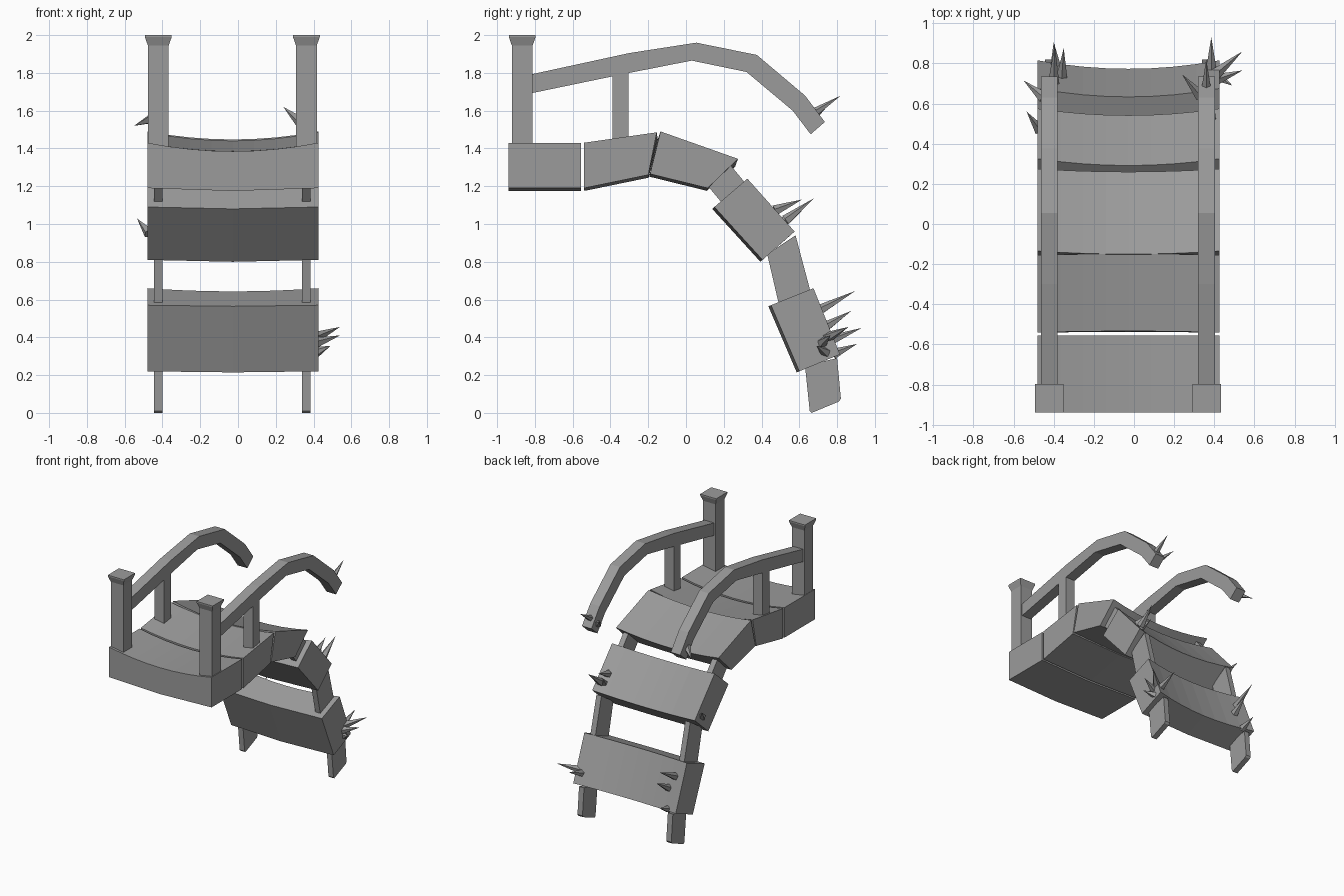
import bpy, bmesh
from mathutils import Vector

cube = bpy.data.objects.get("Cube")
if cube:
    bpy.data.objects.remove(cube, do_unlink=True)

grey = bpy.data.materials.new("plain grey")
grey.use_nodes = True
grey.diffuse_color = (0.33, 0.33, 0.33, 1)
grey.node_tree.nodes["Principled BSDF"].inputs["Base Color"].default_value = (0.33, 0.33, 0.33, 1)

LEFT, RIGHT = 0.425, -0.48
MID = (LEFT + RIGHT) / 2
SIDES = (("left", 0.362), ("right", -0.422))


def finish(name, bm):
    bmesh.ops.recalc_face_normals(bm, faces=bm.faces)
    mesh = bpy.data.meshes.new(name)
    bm.to_mesh(mesh)
    bm.free()
    mesh.materials.append(grey)
    ob = bpy.data.objects.new(name, mesh)
    bpy.context.scene.collection.objects.link(ob)
    return ob


def loft(name, rings):
    """Skin a list of equal rings and close both ends."""
    bm = bmesh.new()
    loops = [[bm.verts.new(p) for p in ring] for ring in rings]
    n = len(loops[0])
    for a, b in zip(loops, loops[1:]):
        for i in range(n):
            j = (i + 1) % n
            bm.faces.new((a[i], a[j], b[j], b[i]))
    bm.faces.new(loops[0])
    bm.faces.new(loops[-1])
    return finish(name, bm)


def plank(name, under_a, under_b, top_b, top_a, steps=8):
    """Wide slab whose upper face sags in the middle along its own normal."""
    quad = [Vector((0, *p)) for p in (under_a, under_b, top_b, top_a)]
    along = (quad[2] - quad[3]).normalized()
    down = Vector((0, along.z, -along.y))
    rings = []
    for i in range(steps + 1):
        t = 2 * i / steps - 1
        sags = [0.015 * (1 - abs(t))] * 2 + [0.045 * (1 - t * t)] * 2
        rings.append([p + down * s + Vector((MID + t * (LEFT - MID), 0, 0))
                      for p, s in zip(quad, sags)])
    loft(name, rings)


def slab(name, x, half, profile):
    """Side profile (y, z) extruded across x."""
    return loft(name, [[(x + s * half, y, z) for y, z in profile] for s in (-1, 1)])


def square(x, y, half, z):
    return [(x - half, y - half, z), (x + half, y - half, z),
            (x + half, y + half, z), (x - half, y + half, z)]


def spike(name, base, tip, radius=0.03):
    base, tip = Vector(base), Vector(tip)
    axis = tip - base
    bm = bmesh.new()
    bmesh.ops.create_cone(bm, cap_ends=True, segments=5, radius1=radius,
                          radius2=0, depth=axis.length)
    rot = axis.to_track_quat('Z', 'Y').to_matrix()
    for v in bm.verts:
        v.co = rot @ v.co + (base + tip) / 2
    finish(name, bm)


# Deck planks and hanging steps
plank("front_deck", (-0.94, 1.19), (-0.555, 1.19), (-0.555, 1.43), (-0.94, 1.43))
plank("middle_deck", (-0.54, 1.19), (-0.2, 1.26), (-0.155, 1.485), (-0.54, 1.43))
plank("rear_deck", (-0.19, 1.265), (0.115, 1.19), (0.275, 1.345), (-0.135, 1.49))
plank("upper_step", (0.15, 1.09), (0.405, 0.81), (0.575, 0.96), (0.325, 1.24))
plank("lower_step", (0.45, 0.57), (0.6, 0.22), (0.815, 0.31), (0.675, 0.66))

RAIL_TOP = [(-0.83, 1.79), (-0.3, 1.905), (0.055, 1.96), (0.375, 1.895), (0.63, 1.68), (0.735, 1.54)]
RAIL_UNDER = [(-0.83, 1.69), (-0.3, 1.8), (0.03, 1.865), (0.32, 1.805), (0.565, 1.6), (0.66, 1.475)]
LINKS = {
    "upper_link": [(0.10, 1.22), (0.2, 1.1), (0.32, 1.21), (0.22, 1.33)],
    "middle_link": [(0.43, 0.84), (0.495, 0.56), (0.665, 0.62), (0.58, 0.94)],
    "foot": [(0.63, 0.25), (0.655, 0.01), (0.665, 0), (0.81, 0.06), (0.82, 0.075), (0.8, 0.29)],
}

for side, x in SIDES:
    # Newel post with a flared cap
    loft(side + "_post", [square(x, -0.867, h, z) for h, z in
                          ((0.055, 1.3), (0.055, 1.945), (0.071, 1.99), (0.071, 2))])
    # Arched handrail, built as joined segments
    rings = [[(x - 0.042, *t), (x + 0.042, *t), (x + 0.042, *u), (x - 0.042, *u)]
             for t, u in zip(RAIL_TOP, RAIL_UNDER)]
    loft(side + "_handrail", rings)
    slab(side + "_baluster", x, 0.042,
         [(-0.39, 1.35), (-0.305, 1.35), (-0.305, 1.81), (-0.39, 1.79)])
    # Stringer pieces showing between the steps
    for part, profile in LINKS.items():
        slab(side + "_" + part, x, 0.022, profile)

# Thorn clusters: base point, tip point
SPIKES = {
    "rail_spike": [((0.36, 0.65, 1.57), (0.36, 0.82, 1.68)),
                   ((0.33, 0.64, 1.54), (0.24, 0.745, 1.62)),
                   ((-0.45, 0.63, 1.56), (-0.55, 0.715, 1.52))],
    "upper_step_spike": [((0.36, 0.47, 1.07), (0.34, 0.615, 1.13)),
                         ((0.38, 0.53, 1.02), (0.39, 0.675, 1.135)),
                         ((0.37, 0.5, 1.0), (0.32, 0.58, 1.08)),
                         ((-0.47, 0.47, 0.95), (-0.535, 0.56, 1.03))],
    "lower_step_spike": [((-0.4, 0.7, 0.54), (-0.395, 0.895, 0.645)),
                         ((-0.36, 0.73, 0.45), (-0.35, 0.875, 0.54)),
                         ((-0.39, 0.78, 0.31), (-0.4, 0.905, 0.365)),
                         ((0.385, 0.76, 0.38), (0.385, 0.93, 0.45)),
                         ((0.41, 0.75, 0.4), (0.54, 0.86, 0.455)),
                         ((0.41, 0.72, 0.37), (0.54, 0.765, 0.41)),
                         ((0.41, 0.74, 0.32), (0.49, 0.69, 0.355))],
}
for name, items in SPIKES.items():
    for i, (base, tip) in enumerate(items):
        spike(f"{name}_{i + 1}", base, tip)
